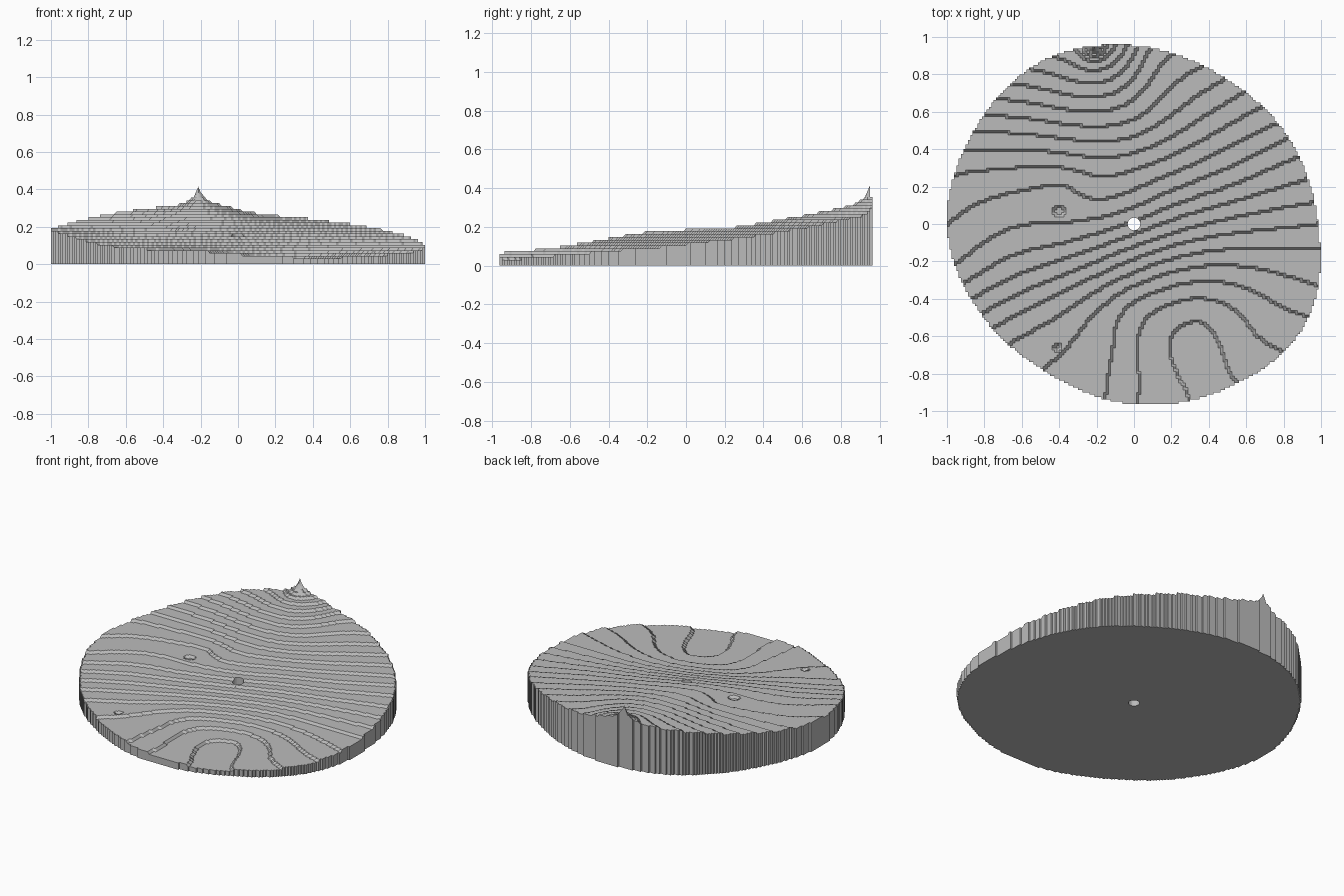
import bpy, bmesh, math

cube = bpy.data.objects.get("Cube")
if cube:
    bpy.data.objects.remove(cube, do_unlink=True)

CELL = 0.0125               # grid spacing
BASE, STEP = 0.03, 0.0148   # lowest terrace and terrace height
PEAK = (-0.2125, 0.95)
HOLE = 0.034

# Rim radius every 30 degrees, counter-clockwise from +x
RIM = [.985, .945, .92, .955, 1, .99, 1, .95, .92, .965, 1.01, 1.06]

# Points along the terrace edges, in hundredths, by terrace number
CONTOURS = {
    1: [(30, -95), (20, -61), (34, -52), (56, -86)],
    2: [(2, -96), (3, -57), (19, -43), (65, -59), (82, -69)],
    3: [(-16, -95), (-11, -65), (-2, -43), (62, -35), (95, -50)],
    4: [(-49, -78), (-24, -51), (99, -33)],
    5: [(-65, -63), (0, -26), (99, -13)],
    7: [(-80, -47), (0, -12), (93, 11)],
    9: [(50, 20)],
    10: [(-95, -21), (-40, 0), (0, 9), (82, 46)],
    11: [(-60, 18), (-38, 21), (-20, 13), (77, 54)],
    12: [(-96, 26), (0, 29), (69, 63)],
    13: [(-40, 38)],
    15: [(-82, 58), (0, 56), (36, 84)],
    17: [(-65, 75), (-20, 68), (8, 93)],
    20: [(-32, 94), (-20, 87), (-10, 95)],
}
# Small dents one terrace deep: centre and radius
DENTS = [(-0.4, 0.07, 0.03), (-0.41, -0.66, 0.018)]


def rim_radius(angle):
    """Smooth closed curve through the rim radii."""
    t = (angle / math.tau * len(RIM)) % len(RIM)
    i = int(t)
    f = t - i
    before, start, end, after = (RIM[(i + k) % len(RIM)] for k in (-1, 0, 1, 2))
    slope_in, slope_out = (end - before) / 2, (after - start) / 2
    rise = end - start
    bend = 3 * rise - 2 * slope_in - slope_out
    twist = slope_in + slope_out - 2 * rise
    return start + f * (slope_in + f * (bend + f * twist))


def spike(x, y):
    """Sharp summit added on top of the smooth ground."""
    return 5.5 * math.exp(-math.hypot(x - PEAK[0], y - PEAK[1]) / 0.03)


def kernel(dx, dy):
    squared = dx * dx + dy * dy
    return squared * math.log(squared) / 2 if squared > 0 else 0.0


def solve(rows):
    """Gaussian elimination on an augmented matrix."""
    n = len(rows)
    for i in range(n):
        pivot = max(range(i, n), key=lambda r: abs(rows[r][i]))
        rows[i], rows[pivot] = rows[pivot], rows[i]
        for r in range(i + 1, n):
            factor = rows[r][i] / rows[i][i]
            rows[r] = [u - factor * v for u, v in zip(rows[r], rows[i])]
    out = [0.0] * n
    for i in reversed(range(n)):
        known = sum(rows[i][k] * out[k] for k in range(i + 1, n))
        out[i] = (rows[i][n] - known) / rows[i][i]
    return out


# Fit a smooth thin-plate surface through the terrace edges
points = [(x / 100, y / 100, level) for level, line in CONTOURS.items() for x, y in line]
points.append((*PEAK, 26.2))
matrix = []
for i, (x, y, level) in enumerate(points):
    row = [kernel(x - px, y - py) for px, py, _ in points]
    row[i] += 0.001
    matrix.append(row + [1, x, y, level - spike(x, y)])
xs, ys, _ = zip(*points)
for column in ([1] * len(points), xs, ys):
    matrix.append([*column, 0, 0, 0, 0])
*weights, offset, slope_x, slope_y = solve(matrix)


def height(x, y):
    """Terraced ground height."""
    level = offset + slope_x * x + slope_y * y + spike(x, y)
    level += sum(w * kernel(x - px, y - py) for w, px, py in zip(weights, xs, ys))
    level = max(0, math.floor(level))
    for dx, dy, radius in DENTS:
        if math.hypot(x - dx, y - dy) < radius:
            level -= 1
    return BASE + STEP * level


# Terraced top on a square grid, trimmed to the rim and the centre hole
bm = bmesh.new()
grid = {}


def vertex(i, j):
    if (i, j) not in grid:
        x, y = i * CELL, j * CELL
        grid[i, j] = bm.verts.new((x, y, height(x, y)))
    return grid[i, j]


count = round(1 / CELL)
for i in range(-count, count):
    for j in range(-count, count):
        x, y = (i + 0.5) * CELL, (j + 0.5) * CELL
        if HOLE < math.hypot(x, y) < rim_radius(math.atan2(y, x)):
            bm.faces.new([vertex(i, j), vertex(i + 1, j), vertex(i + 1, j + 1), vertex(i, j + 1)])

# Round off the centre hole
for v in bm.verts:
    r = math.hypot(v.co.x, v.co.y)
    if v.is_boundary and r < 2 * HOLE:
        v.co.x *= HOLE / r
        v.co.y *= HOLE / r

# Side walls and flat underside
result = bmesh.ops.extrude_face_region(bm, geom=bm.faces[:], use_keep_orig=True)
for item in result["geom"]:
    if isinstance(item, bmesh.types.BMVert):
        item.co.z = 0
bmesh.ops.recalc_face_normals(bm, faces=bm.faces[:])

mesh = bpy.data.meshes.new("terraced_terrain")
bm.to_mesh(mesh)
bm.free()
terrain = bpy.data.objects.new("terraced_terrain", mesh)
bpy.context.collection.objects.link(terrain)

grey = bpy.data.materials.new("plain_grey")
grey.use_nodes = True
colour = (0.5, 0.5, 0.5, 1)
grey.diffuse_color = colour
grey.node_tree.nodes["Principled BSDF"].inputs["Base Color"].default_value = colour
mesh.materials.append(grey)
